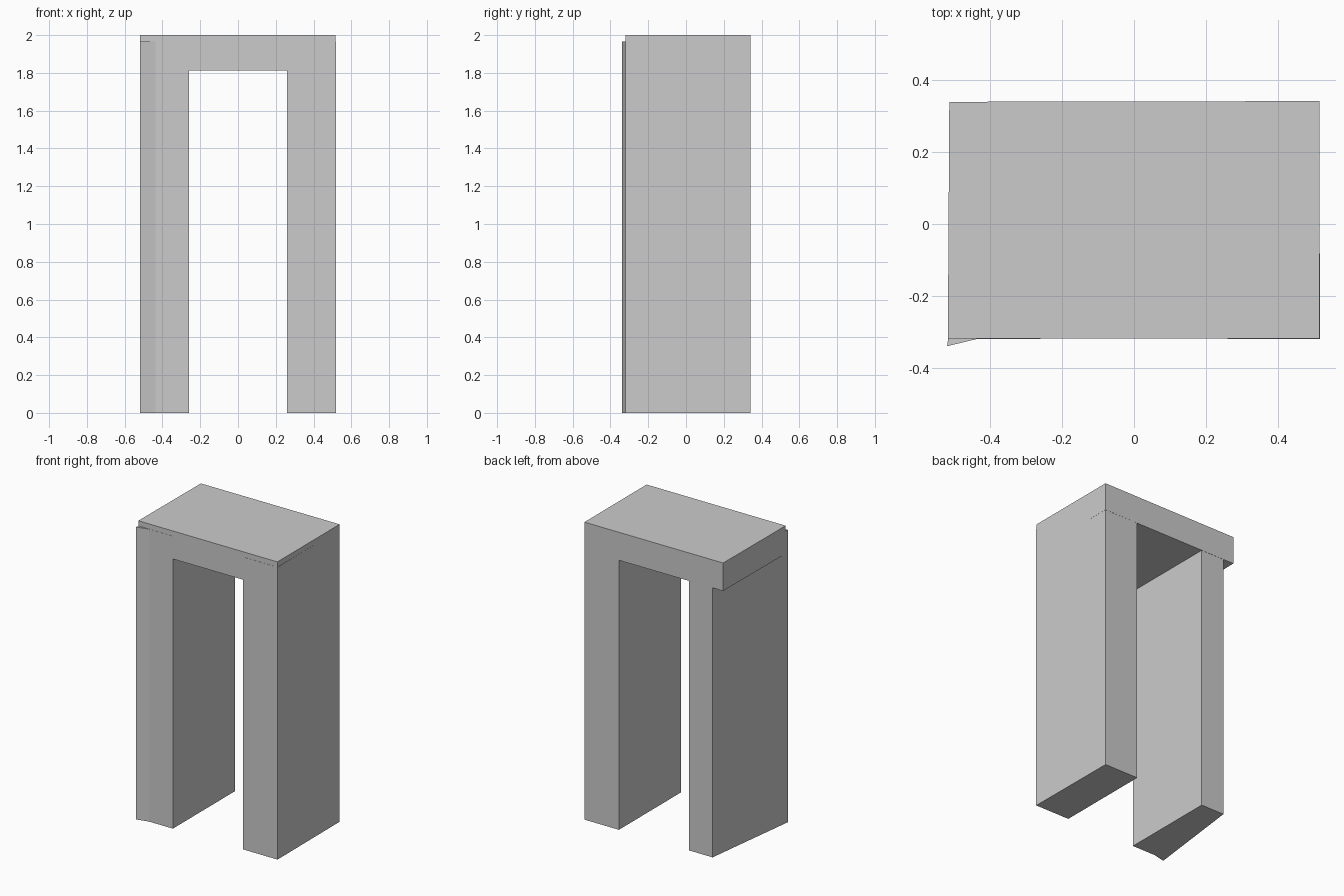
import bpy
import bmesh

if "Cube" in bpy.data.objects:
    bpy.data.objects.remove(bpy.data.objects["Cube"])


def prism(name, outline, z0, z1):
    """Extrude a counter-clockwise floor outline from z0 up to z1."""
    bm = bmesh.new()
    face = bm.faces.new([bm.verts.new((x, y, z0)) for x, y in outline])
    top = bmesh.ops.extrude_face_region(bm, geom=[face])["geom"]
    verts = [g for g in top if isinstance(g, bmesh.types.BMVert)]
    bmesh.ops.translate(bm, verts=verts, vec=(0, 0, z1 - z0))
    bmesh.ops.recalc_face_normals(bm, faces=bm.faces)
    mesh = bpy.data.meshes.new(name)
    bm.to_mesh(mesh)
    bm.free()
    obj = bpy.data.objects.new(name, mesh)
    bpy.context.collection.objects.link(obj)
    return obj


LEG_TOP = 1.965
LINTEL_BOTTOM = 1.812

# Right leg: plain upright slab, a hair proud of the lintel at the front
prism("right_leg",
      [(0.26, -0.32), (0.518, -0.32), (0.515, 0.341), (0.26, 0.341)],
      0, LEG_TOP)

# Left leg: outer wall skewed inwards to the back, front corner flared
prism("left_leg",
      [(-0.26, -0.32), (-0.437, -0.32), (-0.52, -0.34),
       (-0.435, 0.339), (-0.26, 0.339)][::-1],
      0, LEG_TOP)

# Lintel across the top, overhanging the left leg at the back
prism("lintel",
      [(-0.518, -0.319), (0.516, -0.319), (0.516, 0.342), (-0.514, 0.34)],
      LINTEL_BOTTOM, 2.0)
